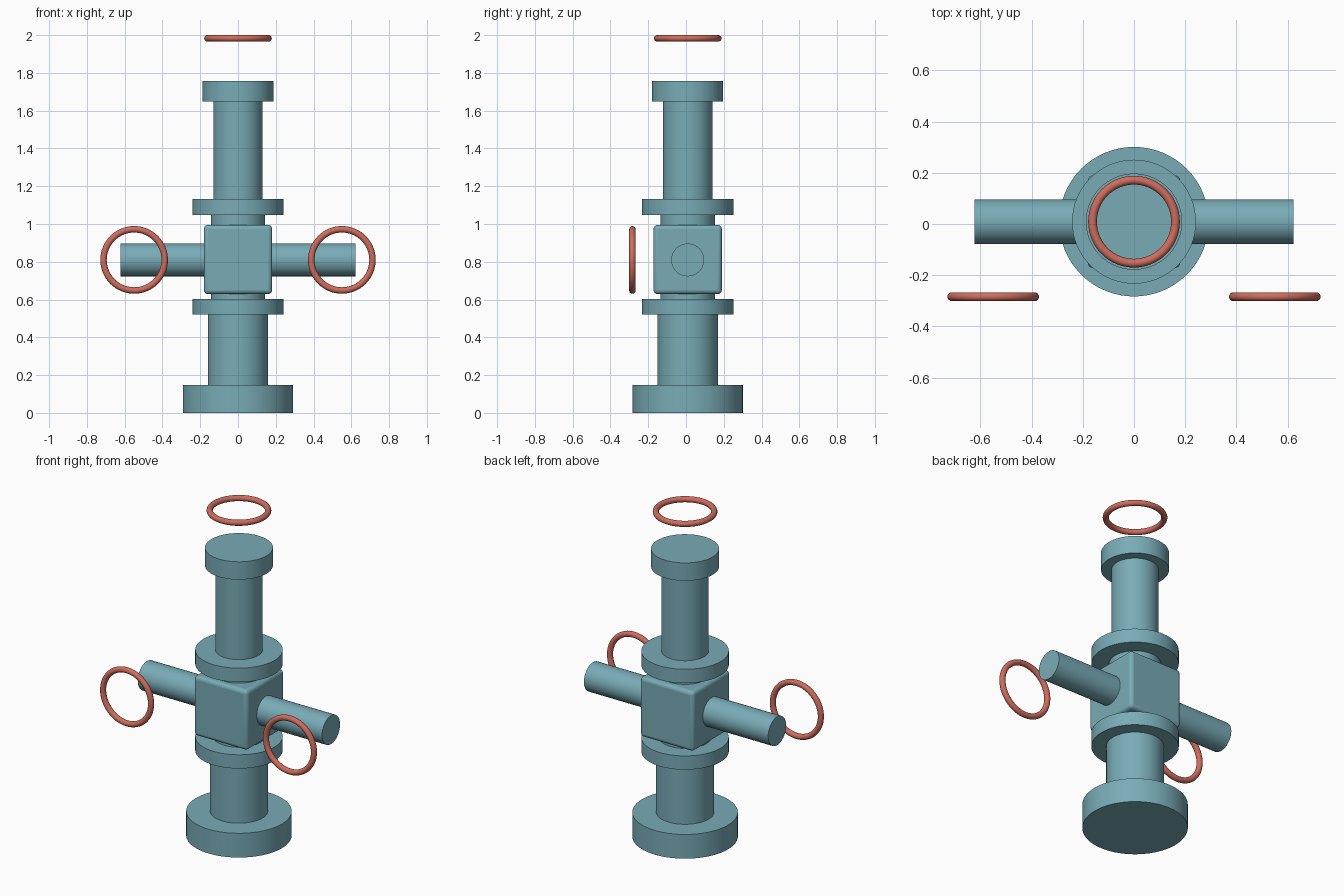
import bpy, math

if "Cube" in bpy.data.objects:
    bpy.data.objects.remove(bpy.data.objects["Cube"])

CY = 0.009          # y of the main axis
ARM_Z = 0.81        # height of the cross arms


def material(name, color):
    m = bpy.data.materials.new(name)
    m.diffuse_color = color
    m.use_nodes = True
    m.node_tree.nodes["Principled BSDF"].inputs["Base Color"].default_value = m.diffuse_color
    return m


teal = material("teal_paint", (0.19, 0.41, 0.47, 1))
red = material("red_paint", (0.62, 0.15, 0.11, 1))


def finish(name, mat):
    ob = bpy.context.object
    ob.name = name
    ob.data.materials.append(mat)
    bpy.ops.object.shade_smooth_by_angle(angle=math.radians(35))
    return ob


def upright(name, r, z0, z1):
    bpy.ops.mesh.primitive_cylinder_add(vertices=64, radius=r, depth=z1 - z0,
                                        location=(0, CY, (z0 + z1) / 2))
    return finish(name, teal)


def ring(name, loc, rot=(0, 0, 0)):
    bpy.ops.mesh.primitive_torus_add(major_segments=64, minor_segments=16,
                                     major_radius=0.162, minor_radius=0.017,
                                     location=loc, rotation=rot)
    return finish(name, red)


# Vertical stack of pipes and flanges
for name, r, z0, z1 in [
    ("base_flange", 0.292, 0.0, 0.148),
    ("lower_pipe", 0.16, 0.148, 0.52),
    ("lower_flange", 0.242, 0.52, 0.604),
    ("lower_neck", 0.144, 0.604, 0.64),
    ("upper_neck", 0.144, 0.985, 1.048),
    ("upper_flange", 0.242, 1.048, 1.133),
    ("upper_pipe", 0.131, 1.133, 1.648),
    ("top_cap", 0.188, 1.648, 1.757),
]:
    upright(name, r, z0, z1)

# Central block with rounded edges
bpy.ops.mesh.primitive_cube_add(size=1, location=(0, CY, 0.812))
block = bpy.context.object
block.scale = (0.362, 0.362, 0.366)
bpy.ops.object.transform_apply(location=False, rotation=False, scale=True)
bevel = block.modifiers.new("rounded_edges", 'BEVEL')
bevel.width = 0.022
bevel.segments = 4
finish("valve_block", teal)

# Side arms and the rings in front of them
for side, s in (("left", -1), ("right", 1)):
    bpy.ops.mesh.primitive_cylinder_add(vertices=48, radius=0.087, depth=0.45,
                                        location=(s * 0.397, CY, ARM_Z),
                                        rotation=(0, math.pi / 2, 0))
    finish(side + "_arm", teal)
    ring(side + "_ring", (s * 0.55, -0.284, ARM_Z), (math.pi / 2, 0, 0))

# Ring floating above the cap
ring("top_ring", (0, CY, 1.983))
